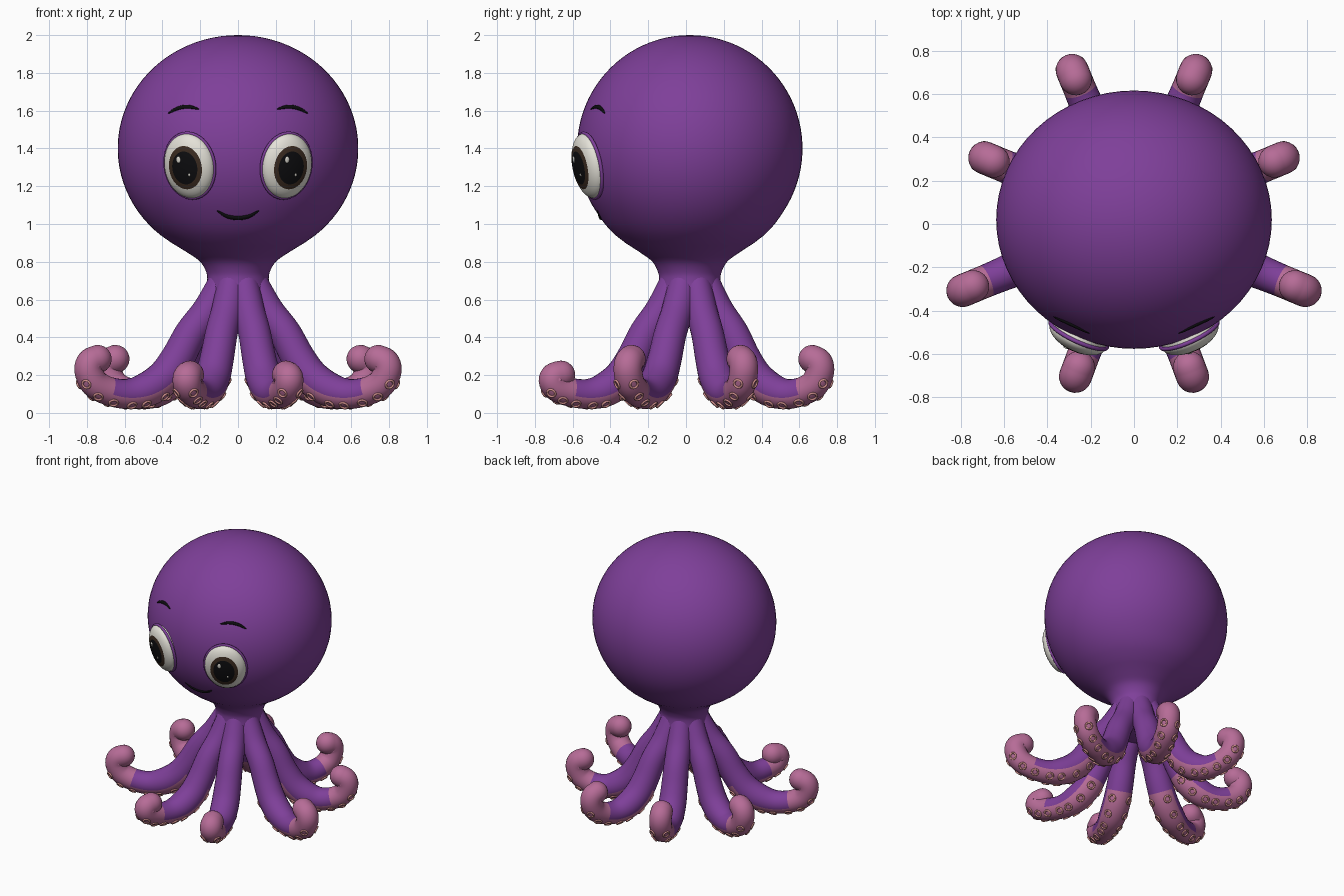
import bpy, bmesh, math
from mathutils import Vector

if "Cube" in bpy.data.objects:
    bpy.data.objects.remove(bpy.data.objects["Cube"])

CY = 0.02  # the body axis sits slightly behind the origin


def material(name, rgb):
    m = bpy.data.materials.new(name)
    m.use_nodes = True
    m.diffuse_color = (*rgb, 1)
    bsdf = m.node_tree.nodes["Principled BSDF"]
    bsdf.inputs["Base Color"].default_value = (*rgb, 1)
    bsdf.inputs["Roughness"].default_value = 0.6
    return m


PURPLE = material("purple skin", (0.21, 0.05, 0.32))
PINK = material("pink underside", (0.47, 0.15, 0.31))
PEACH = material("peach sucker", (0.65, 0.28, 0.27))
WHITE = material("eye white", (0.78, 0.76, 0.69))
BROWN = material("dark brown iris", (0.045, 0.025, 0.015))
BLACK = material("black", (0.004, 0.004, 0.005))


def spline(pts, steps):
    """Catmull-Rom through points of any dimension; returns samples."""
    pts = [Vector(p) for p in pts]
    ext = [2 * pts[0] - pts[1]] + pts + [2 * pts[-1] - pts[-2]]
    out = []
    for i in range(len(pts) - 1):
        a, b, c, d = ext[i:i + 4]
        for k in range(steps):
            t = k / steps
            out.append(0.5 * (2 * b + (c - a) * t + (2 * a - 5 * b + 4 * c - d) * t * t
                              + (3 * b - a - 3 * c + d) * t ** 3))
    return out + [pts[-1]]


def skin(bm, rings, closed=False, rule=None):
    """Bridge equal rings of points with quads; rule(i, j) gives the material slot."""
    vs = [[bm.verts.new(p) for p in ring] for ring in rings]
    n = len(vs[0])
    for i in range(len(vs) if closed else len(vs) - 1):
        a, b = vs[i], vs[(i + 1) % len(vs)]
        for j in range(n):
            f = bm.faces.new((a[j], a[(j + 1) % n], b[(j + 1) % n], b[j]))
            f.material_index = rule(i, j) if rule else 0
            f.smooth = True


def finish(name, bm, mats):
    bmesh.ops.remove_doubles(bm, verts=bm.verts, dist=0.0001)
    bmesh.ops.recalc_face_normals(bm, faces=bm.faces)
    me = bpy.data.meshes.new(name)
    bm.to_mesh(me)
    bm.free()
    for m in mats:
        me.materials.append(m)
    ob = bpy.data.objects.new(name, me)
    bpy.context.collection.objects.link(ob)
    return ob


def circle(c, u, v, n):
    return [c + u * math.cos(2 * math.pi * j / n) + v * math.sin(2 * math.pi * j / n)
            for j in range(n)]


def torus(bm, c, u, v, n, minor, seg=16, sides=6):
    """Ring with radius vectors u and v, lying across the axis n."""
    rings = []
    for p in circle(Vector(), u, v, seg):
        rings.append(circle(c + p, p.normalized() * minor, n * minor, sides))
    skin(bm, rings, closed=True)


# Head and neck: one lathed profile, a little flatter front to back
profile = []
for k in range(37):
    a = math.radians(90 - k * 4)
    if a > math.radians(-54):
        profile.append((0.637 * math.cos(a), 1.4 + 0.6 * math.sin(a)))
neck = [(0.352, 0.9), (0.262, 0.845), (0.2, 0.8), (0.168, 0.745), (0.163, 0.7),
        (0.17, 0.63), (0.175, 0.56), (0.12, 0.5), (0, 0.48)]
profile += [tuple(p) for p in spline(neck, 4)]
bm = bmesh.new()
rings = []
for r, z in profile:
    depth = 1 - 0.063 * min(1, max(0, (z - 0.75) / 0.3))
    rings.append(circle(Vector((0, CY, z)), Vector((r, 0, 0)), Vector((0, r * depth, 0)), 64))
skin(bm, rings)
finish("head", bm, [PURPLE])


def face_point(x, z):
    """Point on the front of the head."""
    k = 1 - (x / 0.637) ** 2 - ((z - 1.4) / 0.6) ** 2
    return Vector((x, CY - 0.597 * math.sqrt(k), z))


# Tentacles: (distance out, height, thickness) along the limb
limb = [(0.07, 0.74, 0.07), (0.12, 0.63, 0.08), (0.18, 0.53, 0.084), (0.27, 0.42, 0.086),
        (0.345, 0.29, 0.09), (0.42, 0.19, 0.094), (0.52, 0.125, 0.092), (0.63, 0.1, 0.08),
        (0.74, 0.115, 0.076), (0.82, 0.155, 0.076), (0.855, 0.22, 0.076),
        (0.845, 0.265, 0.076), (0.805, 0.285, 0.075)]
STEPS, SIDES = 5, 24


def tentacle(name, angle, reach, lift):
    out = Vector((math.cos(angle), math.sin(angle), 0))
    side = Vector((-out.y, out.x, 0))
    up = Vector((0, 0, 1))
    pts = []
    for i, (r, z, w) in enumerate(limb):
        pts.append((0.1 + (r - 0.1) * reach, 0.1 + (z - 0.1) * lift if i > 7 else z, w))
    path = spline(pts, STEPS)
    frames = []
    for i, p in enumerate(path):
        t = path[min(i + 1, len(path) - 1)] - path[max(i - 1, 0)]
        t = Vector((t.x, t.y)).normalized()
        centre = out * p.x + up * p.y + Vector((0, CY, 0))
        frames.append((centre, out * t.x + up * t.y, out * t.y - up * t.x, p.z))
    rings = [circle(c, under * w, side * w, SIDES) for c, t, under, w in frames]
    c, t, under, w = frames[-1]
    for k in range(1, 7):  # rounded tip
        a = math.radians(15 * k)
        rings.append(circle(c + t * w * math.sin(a), under * w * math.cos(a),
                            side * w * math.cos(a), SIDES))

    def rule(i, j):
        s = i / STEPS
        around = min(j + 0.5, SIDES - j - 0.5) * 360 / SIDES
        return 1 if s >= 8 or (s >= 4.4 and around < 76) else 0

    bm = bmesh.new()
    skin(bm, rings, rule=rule)
    finish(name, bm, [PURPLE, PINK])

    # Two rows of suckers underneath
    bm = bmesh.new()
    for k in range(7):
        c, t, under, w = frames[round((4.8 + k * 0.76) * STEPS)]
        for s in (-1, 1):
            a = math.radians(40 * s)
            n = under * math.cos(a) + side * math.sin(a)
            torus(bm, c + n * w, t * 0.022, n.cross(t) * 0.022, n, 0.0065)
    finish(name + "_suckers", bm, [PEACH])


kinds = [("back_side", 22.5, 0.855, 1), ("back", 67.5, 0.855, 1),
         ("front", -69.5, 0.89, 0.55), ("front_side", -22.5, 1, 1)]
for label, deg, reach, lift in kinds:
    tentacle("left_" + label + "_tentacle", math.radians(deg), reach, lift)
    tentacle("right_" + label + "_tentacle", math.radians(180 - deg), reach, lift)

# Eyes: flattened domes with iris and pupil as inner rings of faces
EW, EH, ED = 0.143, 0.174, 0.07
for s, label in ((1, "left"), (-1, "right")):
    n = Vector((0.41 * s, -0.89, -0.19)).normalized()
    u = Vector((0, 0, 1)).cross(n).normalized()
    v = n.cross(u)
    c = Vector((0.257 * s, -0.515, 1.308))
    bands = [0, 0.25, 0.51, 0.67, 0.78, 0.87, 0.94, 0.985, 1]
    rings = [circle(c + n * ED * math.sqrt(1 - f * f), u * EW * f, v * EH * f, 48) for f in bands]
    rings.append(circle(c - n * 0.04, u * EW * 0.9, v * EH * 0.9, 48))
    bm = bmesh.new()
    skin(bm, rings, rule=lambda i, j: 2 if i < 2 else 1 if i < 3 else 0)
    finish(label + "_eye", bm, [WHITE, BROWN, BLACK])

    bm = bmesh.new()
    torus(bm, c - n * 0.004, u * EW, v * EH, n, 0.01, 48, 8)
    finish(label + "_eye_rim", bm, [PURPLE])

    # Thin glints on the pupil
    bm = bmesh.new()
    for x, y, w, h in ((-0.03, 0.045, 0.012, 0.018), (0.026, -0.036, 0.006, 0.008)):
        p = c + u * x + v * y + n * ED * math.sqrt(1 - (x / EW) ** 2 - (y / EH) ** 2)
        skin(bm, [circle(p + n * d, u * w * k, v * h * k, 16)
                  for d, k in ((-0.004, 1), (0.002, 1), (0.004, 0.6), (0.004, 0))])
    finish(label + "_eye_glint", bm, [WHITE])


# Brows and mouth: tapered strokes following the head
def stroke(name, pts, width):
    path = [face_point(p.x, p.y) for p in spline(pts, 8)]
    rings = []
    for i, p in enumerate(path):
        t = (path[min(i + 1, len(path) - 1)] - path[max(i - 1, 0)]).normalized()
        n = Vector((p.x, p.y - CY, p.z - 1.4)).normalized()
        w = width * math.sqrt(max(0, math.sin(math.pi * i / (len(path) - 1))))
        rings.append(circle(p, t.cross(n) * w, n * w * 0.7, 10))
    bm = bmesh.new()
    skin(bm, rings)
    finish(name, bm, [BLACK])


for s, label in ((1, "left"), (-1, "right")):
    stroke(label + "_brow", [(0.372 * s, 1.585), (0.32 * s, 1.612), (0.265 * s, 1.621),
                             (0.205 * s, 1.608)], 0.011)
stroke("mouth", [(-0.113, 1.072), (-0.06, 1.042), (0, 1.032), (0.06, 1.042), (0.113, 1.072)], 0.013)
